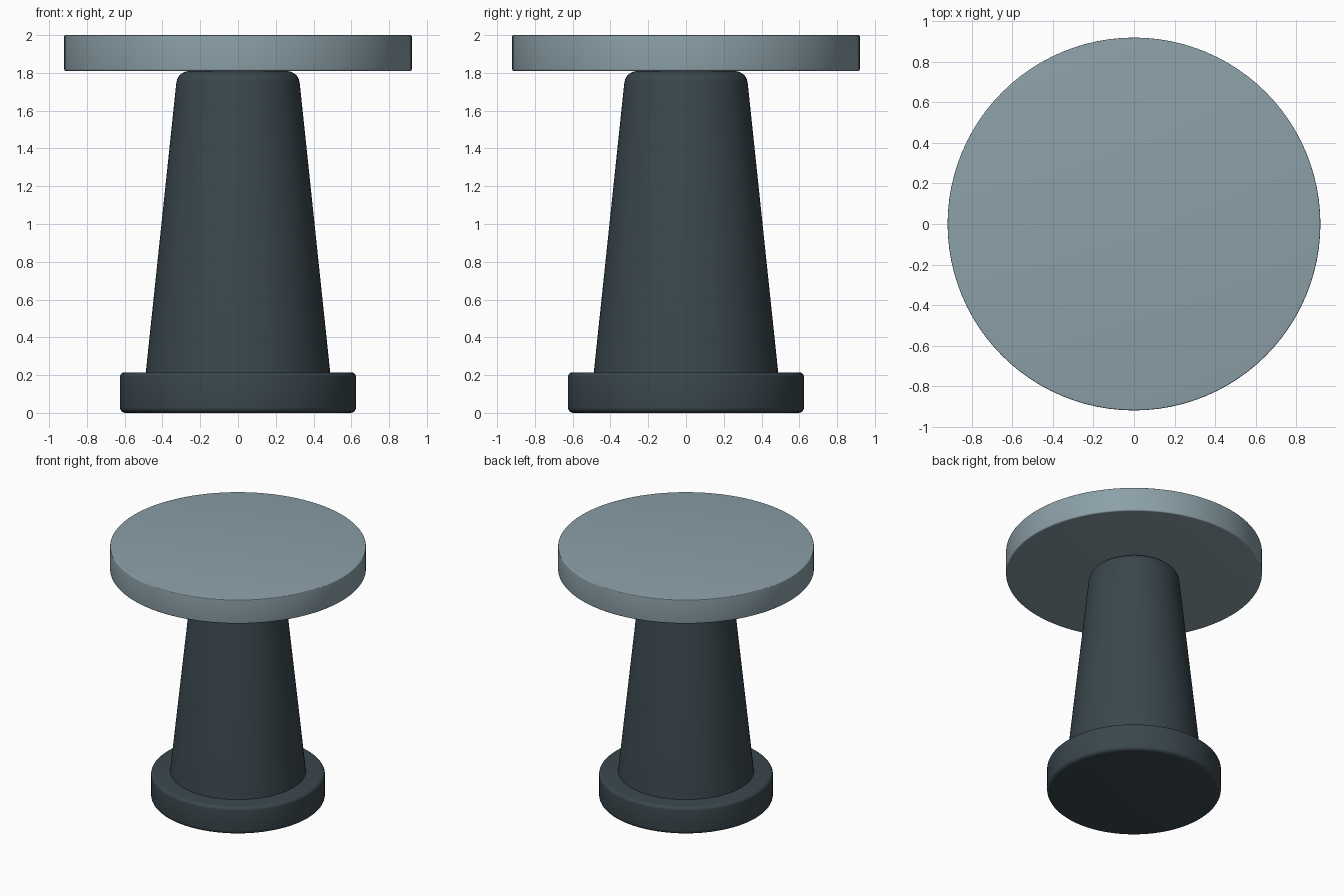
import bpy, bmesh, math

cube = bpy.data.objects.get("Cube")
if cube:
    bpy.data.objects.remove(cube)


def material(name, rgb):
    m = bpy.data.materials.new(name)
    m.use_nodes = True
    m.diffuse_color = (*rgb, 1)
    m.node_tree.nodes["Principled BSDF"].inputs["Base Color"].default_value = (*rgb, 1)
    return m


def rounded_cylinder(name, r_low, r_high, z_low, z_high, mat, bevel_low, bevel_high):
    """Capped cone with separately rounded bottom and top rims."""
    bm = bmesh.new()
    bmesh.ops.create_cone(bm, cap_ends=True, segments=96, radius1=r_low,
                          radius2=r_high, depth=z_high - z_low)
    bmesh.ops.translate(bm, verts=bm.verts, vec=(0, 0, (z_low + z_high) / 2))
    middle = (z_low + z_high) / 2
    for side, width in ((-1, bevel_low), (1, bevel_high)):
        if width:
            rim = [e for e in bm.edges if len(e.link_faces) == 2
                   and any(len(f.verts) > 4 for f in e.link_faces)
                   and (e.verts[0].co.z - middle) * side > 0]
            bmesh.ops.bevel(bm, geom=rim, offset=width, segments=5,
                            profile=0.5, affect='EDGES')
    mesh = bpy.data.meshes.new(name)
    bm.to_mesh(mesh)
    bm.free()
    mesh.materials.append(mat)
    obj = bpy.data.objects.new(name, mesh)
    bpy.context.collection.objects.link(obj)
    bpy.ops.object.select_all(action='DESELECT')
    obj.select_set(True)
    bpy.context.view_layer.objects.active = obj
    bpy.ops.object.shade_smooth_by_angle(angle=math.radians(30))
    return obj


dark = material("dark slate", (0.042, 0.063, 0.074))
light = material("pale blue grey", (0.26, 0.35, 0.39))

# Foot, tapered column and round top
rounded_cylinder("base", 0.625, 0.625, 0, 0.215, dark, 0.03, 0.025)
rounded_cylinder("column", 0.488, 0.32, 0.215, 1.81, dark, 0, 0.06)
rounded_cylinder("table_top", 0.92, 0.92, 1.81, 2, light, 0.01, 0.006)
